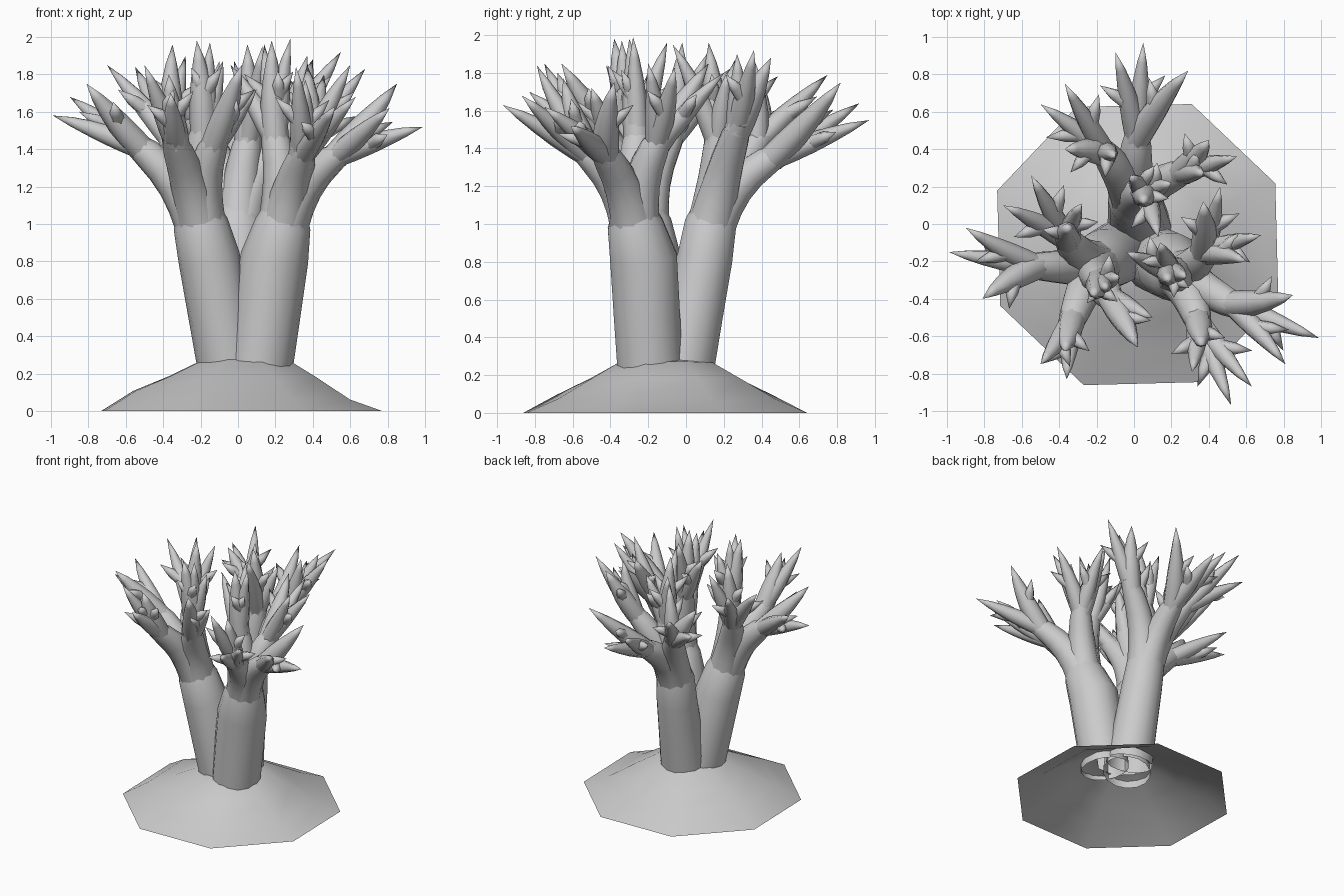
import bpy, bmesh, math
from mathutils import Vector

cube = bpy.data.objects.get("Cube")
if cube:
    bpy.data.objects.remove(cube, do_unlink=True)

# One plain grey for everything
grey = bpy.data.materials.new("stone_grey")
grey.use_nodes = True
colour = (0.6, 0.6, 0.6, 1)
grey.diffuse_color = colour
grey.node_tree.nodes["Principled BSDF"].inputs["Base Color"].default_value = colour
UP = Vector((0, 0, 1))


def finish(name, bm, angle):
    bmesh.ops.recalc_face_normals(bm, faces=bm.faces)
    mesh = bpy.data.meshes.new(name)
    bm.to_mesh(mesh)
    bm.free()
    mesh.materials.append(grey)
    obj = bpy.data.objects.new(name, mesh)
    bpy.context.collection.objects.link(obj)
    bpy.ops.object.select_all(action="DESELECT")
    obj.select_set(True)
    bpy.context.view_layer.objects.active = obj
    bpy.ops.object.shade_smooth_by_angle(angle=math.radians(angle))
    return obj


def bridge(bm, lower, upper):
    count = len(lower)
    for i in range(count):
        j = (i + 1) % count
        bm.faces.new((lower[i], lower[j], upper[j], upper[i]))


def bezier(start, pull, end, steps):
    """Points on a quadratic curve from start to end, drawn towards pull."""
    points = []
    for i in range(steps + 1):
        t = i / steps
        points.append(start * (1 - t) ** 2 + pull * 2 * t * (1 - t) + end * t * t)
    return points


def tube(bm, points, radii, sides=10):
    """Round tube, open at its root; a zero last radius makes a sharp tip."""
    previous = None
    side = Vector((1, 0, 0))
    for i, point in enumerate(points):
        before = points[max(i - 1, 0)]
        after = points[min(i + 1, len(points) - 1)]
        axis = (after - before).normalized()
        side = (side - axis * side.dot(axis)).normalized()
        other = axis.cross(side)
        if radii[i] == 0:
            tip = bm.verts.new(point)
            for k in range(sides):
                bm.faces.new((previous[k], previous[(k + 1) % sides], tip))
            return
        ring = []
        for k in range(sides):
            a = math.tau * k / sides
            ring.append(bm.verts.new(point + (side * math.cos(a) + other * math.sin(a)) * radii[i]))
        if previous:
            bridge(bm, previous, ring)
        previous = ring
    bm.faces.new(previous)


def spike(bm, node, tip, heading, girth, turn):
    """Curved cone from a limb's end, with a thorn splayed off one side."""
    root = node - heading * 0.08
    reach = (tip - root).length
    bend = root.lerp(tip, 0.4) + heading * reach * 0.1
    path = bezier(root, bend, tip, 5)
    tube(bm, path, [girth * r for r in (0.06, 0.06, 0.055, 0.043, 0.026, 0)], sides=8)
    if reach > 0.38:
        out = (tip - root).normalized()
        sideways = out.cross(UP).normalized() * turn
        fork = path[2]
        end = fork + out * 0.16 + sideways * 0.13
        tube(bm, [fork, fork.lerp(end, 0.5), end], [0.045, 0.034, 0], sides=6)


def grow(name, foot, waist, top, girths, limbs):
    """Trunk that forks into limbs; each limb is a node, a thick leading tip and more tips."""
    foot, waist, top = Vector(foot), Vector(waist), Vector(top)
    lean = (top - foot).normalized()
    bm = bmesh.new()
    tube(bm, [foot, foot.lerp(waist, 0.5), waist, top, top + lean * 0.12], girths, sides=14)
    for node, *tips in limbs:
        node = Vector(node)
        start = top - lean * 0.1
        pull = top + lean * 0.2 + (node - top) * 0.12
        path = bezier(start, pull, node, 6)
        tube(bm, path, [0.13, 0.124, 0.112, 0.1, 0.09, 0.08, 0.055])
        heading = (path[-1] - path[-2]).normalized()
        for i, tip in enumerate(tips):
            spike(bm, node, Vector(tip), heading, 1.2 if i == 0 else 1, 1 if i % 2 else -1)
    return finish(name, bm, 60)


# Left and right here are the model's own
grow("right_trunk", (-.04, -.13, .23), (-.155, -.19, .82), (-.2, -.22, 1),
     [0.175, 0.17, 0.165, 0.147, 0.1], [
    [(-.58, -.22, 1.45), (-.81, -.4, 1.75), (-.99, -.15, 1.58), (-.9, -.02, 1.68)],
    [(-.38, -.05, 1.5), (-.35, -.02, 1.96), (-.55, .26, 1.84), (-.7, .1, 1.85), (-.28, .11, 1.9)],
    [(-.35, -.57, 1.47), (-.37, -.68, 1.8), (-.36, -.83, 1.7), (-.5, -.75, 1.85)],
    [(-.1, -.43, 1.48), (.02, -.66, 1.85), (.1, -.5, 1.72)],
    [(-.17, -.32, 1.56), (-.22, -.38, 1.98), (-.15, -.34, 1.97), (-.08, -.28, 1.87)],
])
grow("back_trunk", (.03, -.02, .23), (.01, .1, .82), (0, .13, 1),
     [0.172, 0.16, 0.15, 0.14, 0.1], [
    [(.02, .52, 1.38), (.29, .82, 1.75), (.05, .97, 1.55), (-.1, .92, 1.64)],
    [(-.18, .42, 1.48), (-.37, .4, 1.75), (-.37, .75, 1.79), (-.5, .64, 1.66), (-.1, .36, 1.87)],
    [(.3, .29, 1.55), (.4, .45, 1.88), (.55, .36, 1.92), (.37, .27, 1.9)],
    [(.07, .17, 1.5), (.05, .12, 1.96), (-.02, .26, 1.87), (.2, .22, 1.81), (.13, -.07, 1.95)],
])
grow("left_trunk", (.115, -.19, .23), (.195, -.225, .82), (.24, -.27, 1),
     [0.177, 0.18, 0.182, 0.15, 0.1], [
    [(.58, -.46, 1.4), (.85, -.38, 1.75), (.99, -.61, 1.52), (.81, -.75, 1.62)],
    [(.36, -.57, 1.4), (.36, -.65, 1.77), (.52, -.97, 1.63), (.63, -.87, 1.68), (.31, -.79, 1.84)],
    [(.4, -.12, 1.48), (.37, .12, 1.85), (.68, -.06, 1.83), (.6, -.2, 1.85), (.46, .2, 1.8)],
    [(.18, -.25, 1.52), (.18, -.3, 1.98), (-.04, -.15, 1.85), (.14, -.1, 1.96), (.28, -.28, 1.99)],
])

# Eight-sided mound, open underneath, closing in on the trunks and fuller on one side
bm = bmesh.new()
below = None
for radius, height, swell in ((0.805, 0, 0), (0.62, 0.085, 0.025), (0.42, 0.185, 0),
                              (0.27, 0.262, -0.01), (0.19, 0.28, 0)):
    ring = []
    for k in range(8):
        a = math.radians(24 + 45 * k)
        x, y = math.cos(a), math.sin(a)
        ring.append(bm.verts.new((0.02 + radius * x, -0.11 + radius * y, height - swell * x)))
    if below:
        bridge(bm, below, ring)
    below = ring
finish("mound", bm, 60)
